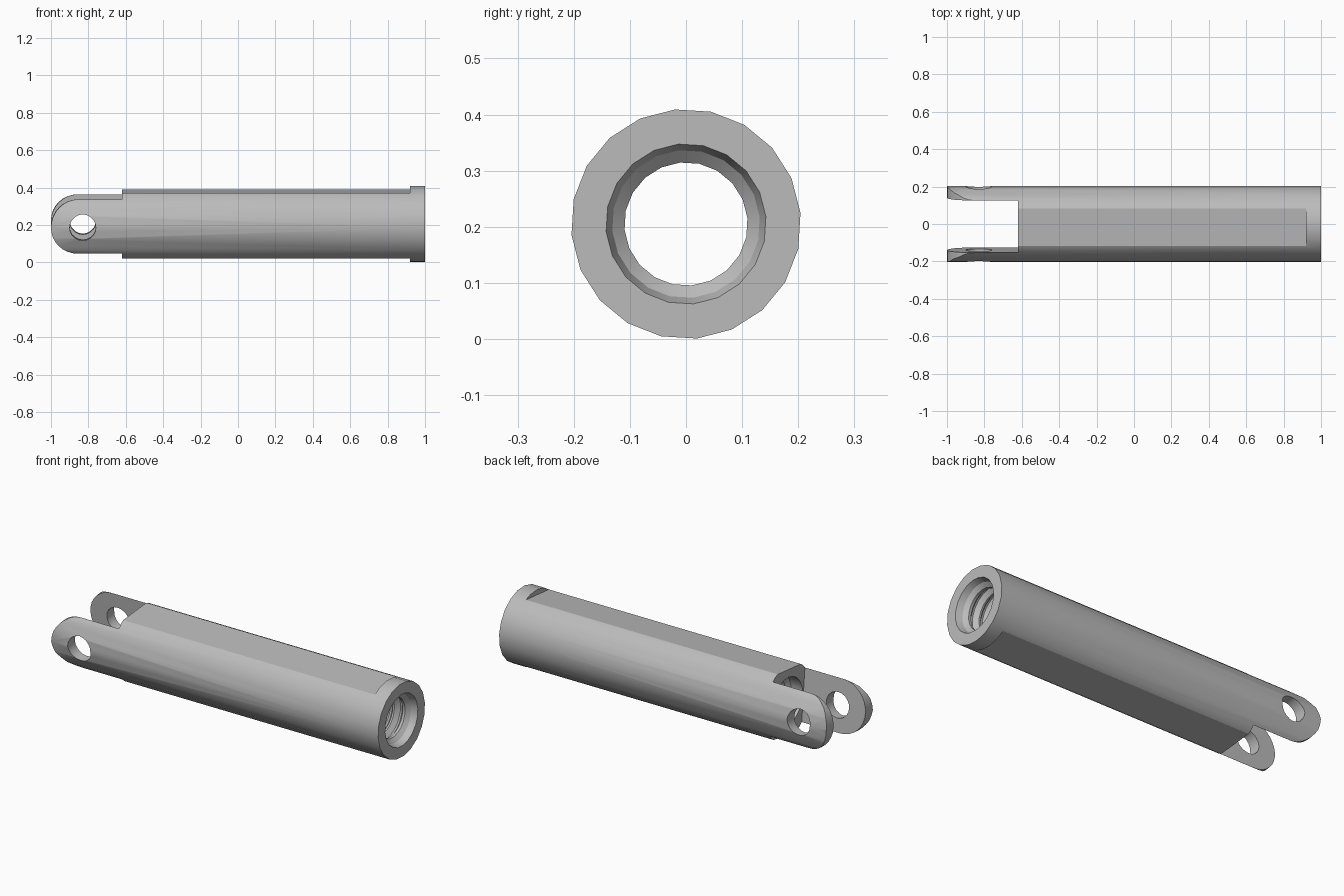
import bpy, bmesh, math
from mathutils import Matrix

if "Cube" in bpy.data.objects:
    bpy.data.objects.remove(bpy.data.objects["Cube"], do_unlink=True)

RADIUS = 0.205      # outer radius of the tube
SIDES = 20
FORK_X = -0.62      # where the fork meets the body
TILT = math.radians(5.5)

# Single metal colour
steel = bpy.data.materials.new("plain_grey_metal")
steel.use_nodes = True
grey = (0.5, 0.5, 0.5, 1)
steel.diffuse_color = grey
steel.node_tree.nodes["Principled BSDF"].inputs["Base Color"].default_value = grey


def make_object(name, bm):
    bmesh.ops.recalc_face_normals(bm, faces=bm.faces)
    mesh = bpy.data.meshes.new(name)
    bm.to_mesh(mesh)
    bm.free()
    obj = bpy.data.objects.new(name, mesh)
    obj.data.materials.append(steel)
    bpy.context.collection.objects.link(obj)
    return obj


def bridge(bm, a, b):
    """Join two closed rings of vertices with quads."""
    for j in range(len(a)):
        k = (j + 1) % len(a)
        bm.faces.new((a[j], a[k], b[k], b[j]))


def lathe(name, profile):
    """Revolve a closed (x, radius) profile about the x axis."""
    bm = bmesh.new()
    rings = []
    for i in range(SIDES):
        a = 2 * math.pi * i / SIDES
        rings.append([bm.verts.new((x, r * math.sin(a), r * math.cos(a)))
                      for x, r in profile])
    for i in range(SIDES):
        bridge(bm, rings[i - 1], rings[i])
    return make_object(name, bm)


def extrude_y(name, outline, half):
    """Closed prism from an (x, z) outline, symmetric along y."""
    bm = bmesh.new()
    front, back = [[bm.verts.new((x, y, z)) for x, z in outline]
                   for y in (-half, half)]
    bridge(bm, front, back)
    bm.faces.new(front)
    bm.faces.new(back)
    return make_object(name, bm)


def cut(target, cutter, operation):
    mod = target.modifiers.new(cutter.name, 'BOOLEAN')
    mod.operation = operation
    mod.solver = 'EXACT'
    mod.object = cutter
    bpy.context.view_layer.objects.active = target
    bpy.ops.object.modifier_apply(modifier=mod.name)
    bpy.data.objects.remove(cutter, do_unlink=True)


# Tube with a chamfered mouth, threaded bore and plain bore behind the fork
profile = [(-1, RADIUS), (1, RADIUS), (1, 0.143), (0.965, 0.132), (0.945, 0.11)]
pitch = 0.06
for i in range(24):
    x = 0.93 - i * pitch
    profile += [(x, 0.11), (x - 0.02, 0.135), (x - 0.03, 0.135), (x - 0.05, 0.11)]
profile += [(-0.53, 0.11), (-0.55, 0.133), (-1, 0.133)]
tube = lathe("clevis_tube", profile)

# Side envelope: rounded fork end, flats on the body, full round collar
fork_half, flat_half, end_x = 0.146, 0.176, 0.92
upper = [(-1 + fork_half * (1 - math.sin(a)), fork_half * math.cos(a))
         for a in (math.pi / 2 * (1 - i / 8) for i in range(9))]
upper += [(FORK_X, fork_half), (FORK_X, flat_half), (end_x, flat_half),
          (end_x, 0.3), (1.1, 0.3)]
lower = [(x, -z) for x, z in reversed(upper[1:])]
cut(tube, extrude_y("envelope", upper + lower, 0.4), 'INTERSECT')

# Slot between the two prongs
slot = [(-1.2, -0.3), (FORK_X, -0.3), (FORK_X, 0.3), (-1.2, 0.3)]
cut(tube, extrude_y("slot", slot, 0.14), 'DIFFERENCE')

# Pin hole through both prongs
pin = [(-0.83 + 0.07 * math.cos(2 * math.pi * i / SIDES),
        0.07 * math.sin(2 * math.pi * i / SIDES)) for i in range(SIDES)]
cut(tube, extrude_y("pin_hole", pin, 0.4), 'DIFFERENCE')

# Roll the part slightly about its axis and rest it on the ground
tube.data.transform(Matrix.Translation((0, 0, RADIUS)) @ Matrix.Rotation(TILT, 4, 'X'))
bpy.ops.object.select_all(action='DESELECT')
tube.select_set(True)
bpy.context.view_layer.objects.active = tube
bpy.ops.object.shade_smooth_by_angle(angle=math.radians(20))
